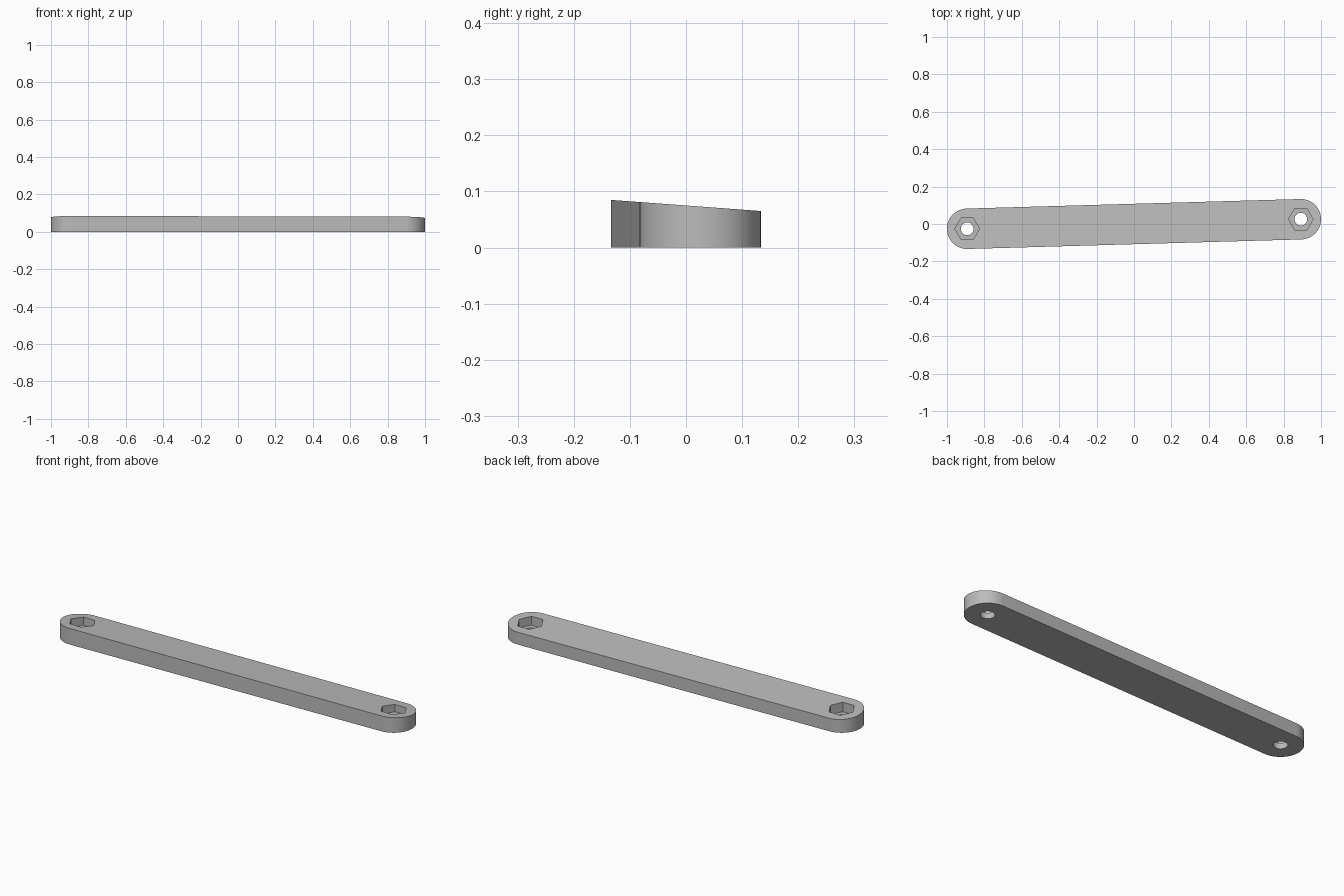
import bpy, bmesh
from math import cos, sin, pi, atan2
from mathutils import Vector

cube = bpy.data.objects.get("Cube")
if cube:
    bpy.data.objects.remove(cube, do_unlink=True)

END = Vector((0.892, 0.0255))   # centre of the left end, mirrored for the right
RADIUS = 0.108
TILT = atan2(END.y, END.x)
SEAT_Z = 0.03                   # floor of the hexagonal pockets

grey = bpy.data.materials.new("plain grey")
grey.use_nodes = True
colour = (0.5, 0.5, 0.5, 1)
grey.diffuse_color = colour
grey.node_tree.nodes["Principled BSDF"].inputs["Base Color"].default_value = colour


def arc(centre, radius, start, sweep, steps):
    return [(centre.x + radius * cos(start + sweep * i / steps),
             centre.y + radius * sin(start + sweep * i / steps))
            for i in range(steps + 1)]


def prism(name, outline, z0, z1, slope=0.0):
    """Extrude an outline from z0 to z1, with the top sloping along y."""
    bm = bmesh.new()
    base = bm.faces.new([bm.verts.new((x, y, z0)) for x, y in outline])
    top = bmesh.ops.extrude_face_region(bm, geom=[base])["geom"]
    for v in top:
        if isinstance(v, bmesh.types.BMVert):
            v.co.z = z1 + slope * v.co.y
    bmesh.ops.recalc_face_normals(bm, faces=bm.faces)
    mesh = bpy.data.meshes.new(name)
    bm.to_mesh(mesh)
    bm.free()
    mesh.materials.append(grey)
    obj = bpy.data.objects.new(name, mesh)
    bpy.context.collection.objects.link(obj)
    return obj


# Link bar: rounded ends and a sloping top
outline = (arc(END, RADIUS, TILT - pi / 2, pi, 40)
           + arc(-END, RADIUS, TILT + pi / 2, pi, 40))
bar = prism("link_bar", outline, 0, 0.075, -0.074)

# Bolt hole and hexagonal nut pocket at each end
cutters = []
for side, centre in (("left", END), ("right", -END)):
    cutters.append(prism(side + "_nut_pocket_cutter",
                         arc(centre, 0.066, 0, 2 * pi, 6)[:-1], SEAT_Z, 0.2))
    cutters.append(prism(side + "_bolt_hole_cutter",
                         arc(centre, 0.034, 0, 2 * pi, 40)[:-1], -0.1, 0.15))

bpy.context.view_layer.objects.active = bar
bar.select_set(True)
for cutter in cutters:
    cutter.hide_render = True
    mod = bar.modifiers.new(cutter.name, "BOOLEAN")
    mod.object = cutter
    mod.operation = "DIFFERENCE"
    mod.solver = "EXACT"
    bpy.ops.object.modifier_apply(modifier=mod.name)
    bpy.data.objects.remove(cutter, do_unlink=True)

bpy.ops.object.shade_smooth_by_angle(angle=pi / 6)
